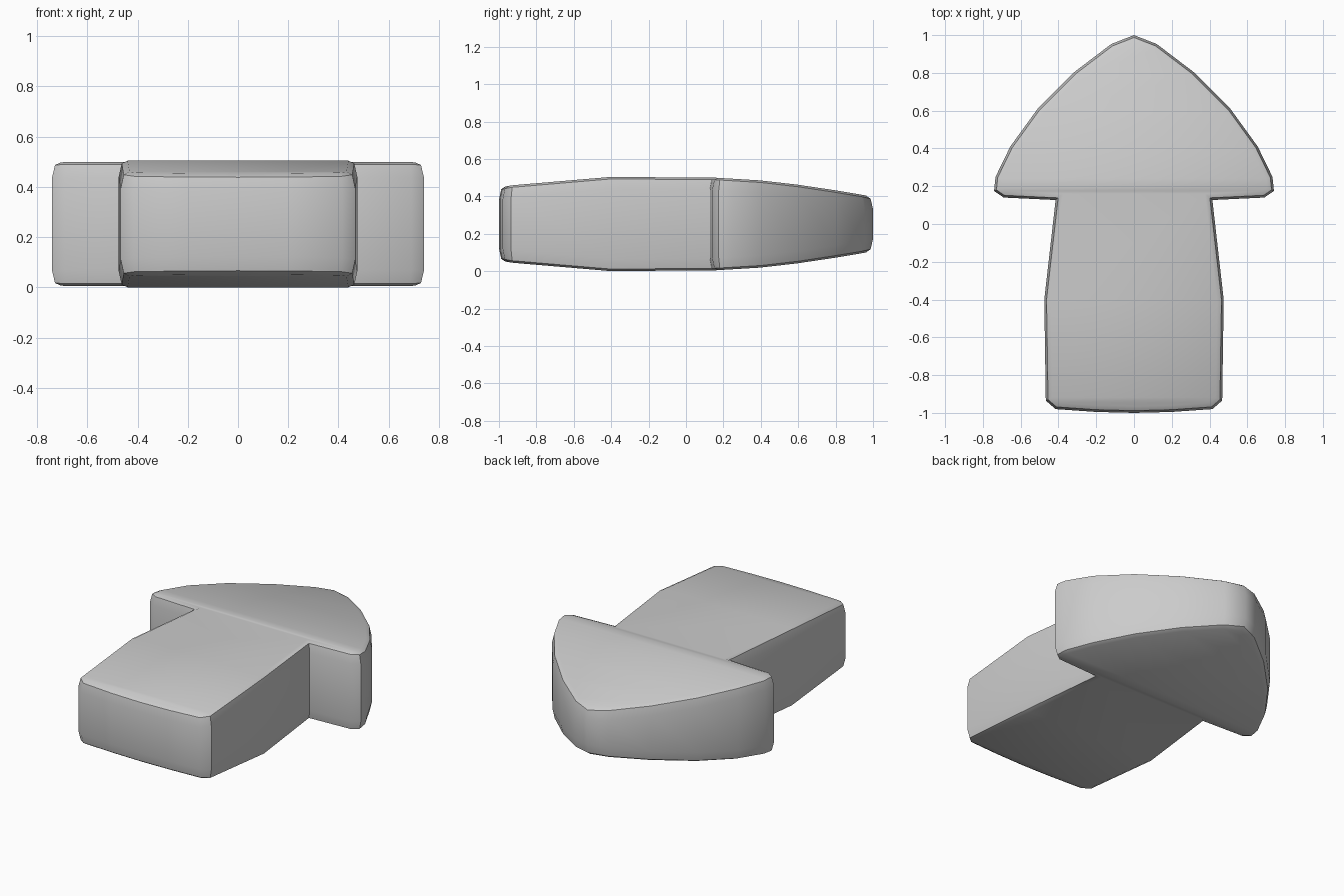
import bpy, bmesh, math
from mathutils import Vector

if "Cube" in bpy.data.objects:
    bpy.data.objects.remove(bpy.data.objects["Cube"])

# Right half of the arrow outline, tip to tail
HALF = [(0, 1.0), (0.12, 0.953), (0.315, 0.805), (0.51, 0.61), (0.655, 0.41),
        (0.733, 0.25), (0.741, 0.175), (0.69, 0.14), (0.415, 0.127),
        (0.475, -0.4), (0.467, -0.935), (0.415, -0.98), (0.2, -0.995), (0, -1.0)]
# Half thickness along y
THICK = [(-1, 0.195), (-0.93, 0.207), (-0.4, 0.252), (0.15, 0.248), (0.4, 0.233),
         (0.6, 0.21), (0.8, 0.18), (0.95, 0.155), (1, 0.143)]
MID_Z = 0.252


def half_thickness(y):
    for (y0, h0), (y1, h1) in zip(THICK, THICK[1:]):
        if y <= y1:
            return h0 + (h1 - h0) * (max(y, y0) - y0) / (y1 - y0)
    return THICK[-1][1]


outline = [Vector(p) for p in HALF + [(-x, y) for x, y in HALF[-2:0:-1]]]
n = len(outline)


def inset(d):
    pts = []
    for i, p in enumerate(outline):
        a = (p - outline[i - 1]).normalized()
        b = (outline[(i + 1) % n] - p).normalized()
        na, nb = Vector((a.y, -a.x)), Vector((b.y, -b.x))
        pts.append(p + (na + nb) * d / max(1 + na.dot(nb), 0.6))
    return pts


# Rings from bottom cap to top cap: inset, drop below the surface, side
rings = [(0.035, 0, -1), (0.012, 0.011, -1), (0, 0.065, -1),
         (0, 0.065, 1), (0.012, 0.011, 1), (0.035, 0, 1)]
bm = bmesh.new()
loops = []
for d, drop, side in rings:
    loops.append([bm.verts.new((p.x, p.y, MID_Z + side * (half_thickness(p.y) - drop)))
                  for p in inset(d)])

# Rounded side walls
for lo, hi in zip(loops, loops[1:]):
    for i in range(n):
        j = (i + 1) % n
        bm.faces.new((lo[i], lo[j], hi[j], hi[i]))

# Caps as strips across the width
for ring in (loops[0], loops[-1]):
    last = len(HALF) - 1
    for i in range(last):
        quad = [ring[i], ring[i + 1], ring[-i - 1], ring[-i]]
        bm.faces.new(list(dict.fromkeys(quad)))
bmesh.ops.recalc_face_normals(bm, faces=bm.faces)

mesh = bpy.data.meshes.new("arrow")
bm.to_mesh(mesh)
bm.free()
arrow = bpy.data.objects.new("arrow", mesh)
bpy.context.collection.objects.link(arrow)
bpy.context.view_layer.objects.active = arrow
arrow.select_set(True)
bpy.ops.object.shade_smooth_by_angle(angle=math.radians(40))
